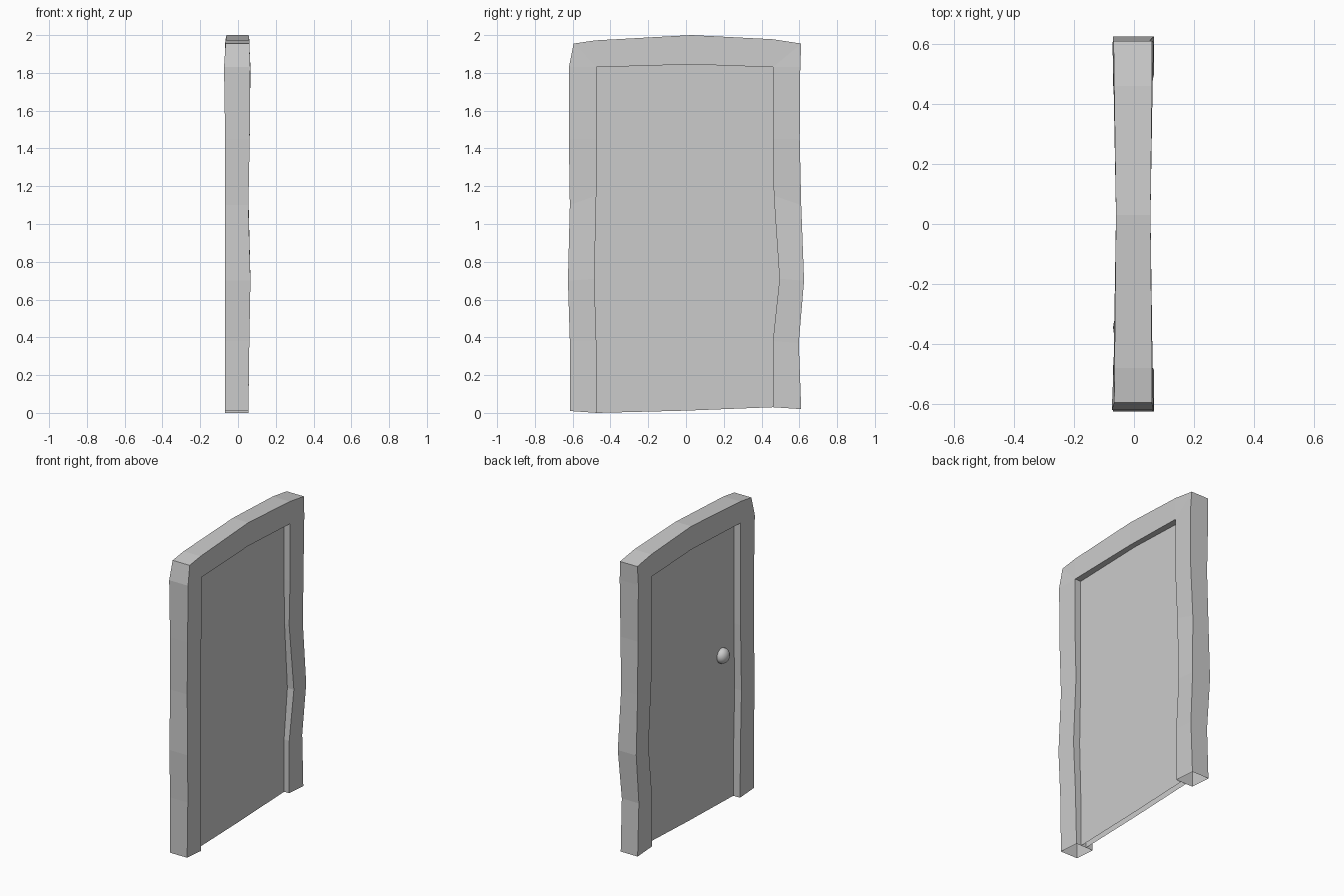
import bpy, bmesh

# Stations along the arch: outer (y, z), inner (y, z), x towards front, x towards back
STATIONS = [
    (-0.615, 0.01, -0.47, 0.0, 0.055, -0.07),
    (-0.615, 0.38, -0.475, 0.38, 0.06, -0.07),
    (-0.625, 0.70, -0.485, 0.71, 0.066, -0.07),
    (-0.615, 1.10, -0.475, 1.15, 0.055, -0.07),
    (-0.62, 1.45, -0.475, 1.45, 0.062, -0.068),
    (-0.62, 1.83, -0.475, 1.83, 0.065, -0.074),
    (-0.595, 1.955, -0.475, 1.83, 0.06, -0.066),
    (-0.48, 1.972, -0.475, 1.83, 0.06, -0.065),
    (0.03, 2.0, 0.03, 1.845, 0.055, -0.06),
    (0.46, 1.978, 0.46, 1.83, 0.06, -0.066),
    (0.61, 1.955, 0.46, 1.83, 0.06, -0.068),
    (0.605, 1.83, 0.46, 1.83, 0.066, -0.072),
    (0.602, 1.45, 0.46, 1.45, 0.062, -0.066),
    (0.61, 1.10, 0.465, 1.15, 0.052, -0.07),
    (0.625, 0.70, 0.495, 0.71, 0.066, -0.07),
    (0.597, 0.37, 0.46, 0.38, 0.056, -0.07),
    (0.61, 0.02, 0.46, 0.03, 0.055, -0.07),
]


def finish(bm, name):
    bmesh.ops.recalc_face_normals(bm, faces=bm.faces)
    mesh = bpy.data.meshes.new(name)
    bm.to_mesh(mesh)
    bm.free()
    ob = bpy.data.objects.new(name, mesh)
    bpy.context.collection.objects.link(ob)
    return ob


# Crooked door frame: rectangular sections lofted along the arch, open at the feet
bm = bmesh.new()
rings = []
for i, (oy, oz, iy, iz, xf, xb) in enumerate(STATIONS):
    # stations fanning round an inner corner share that corner's depth
    fi, bi = (0.062, -0.068) if iz == 1.83 else (xf, xb)
    rings.append([bm.verts.new(p) for p in
                  ((xf, oy, oz), (xb, oy, oz), (bi, iy, iz), (fi, iy, iz))])
for a, b in zip(rings, rings[1:]):
    for k in range(4):
        n = (k + 1) % 4
        bm.faces.new((a[k], a[n], b[n], b[k]))
bmesh.ops.remove_doubles(bm, verts=bm.verts, dist=0.0008)
finish(bm, "door_frame")

# Recessed door panel filling the inner outline
outline = []
for s in STATIONS:
    if (s[2], s[3]) not in outline:
        outline.append((s[2], s[3]))
outline.append((0.0, 0.012))
bm = bmesh.new()
for x in (0.018, -0.02):
    bm.faces.new([bm.verts.new((x, y, z)) for y, z in outline])
finish(bm, "door_panel")

# Round knob on the -x side
bpy.ops.mesh.primitive_uv_sphere_add(segments=16, ring_count=10, radius=1,
                                     location=(-0.03, -0.345, 0.985))
knob = bpy.context.object
knob.name = "door_knob"
knob.scale = (0.04, 0.05, 0.05)
bpy.ops.object.shade_smooth_by_angle()
